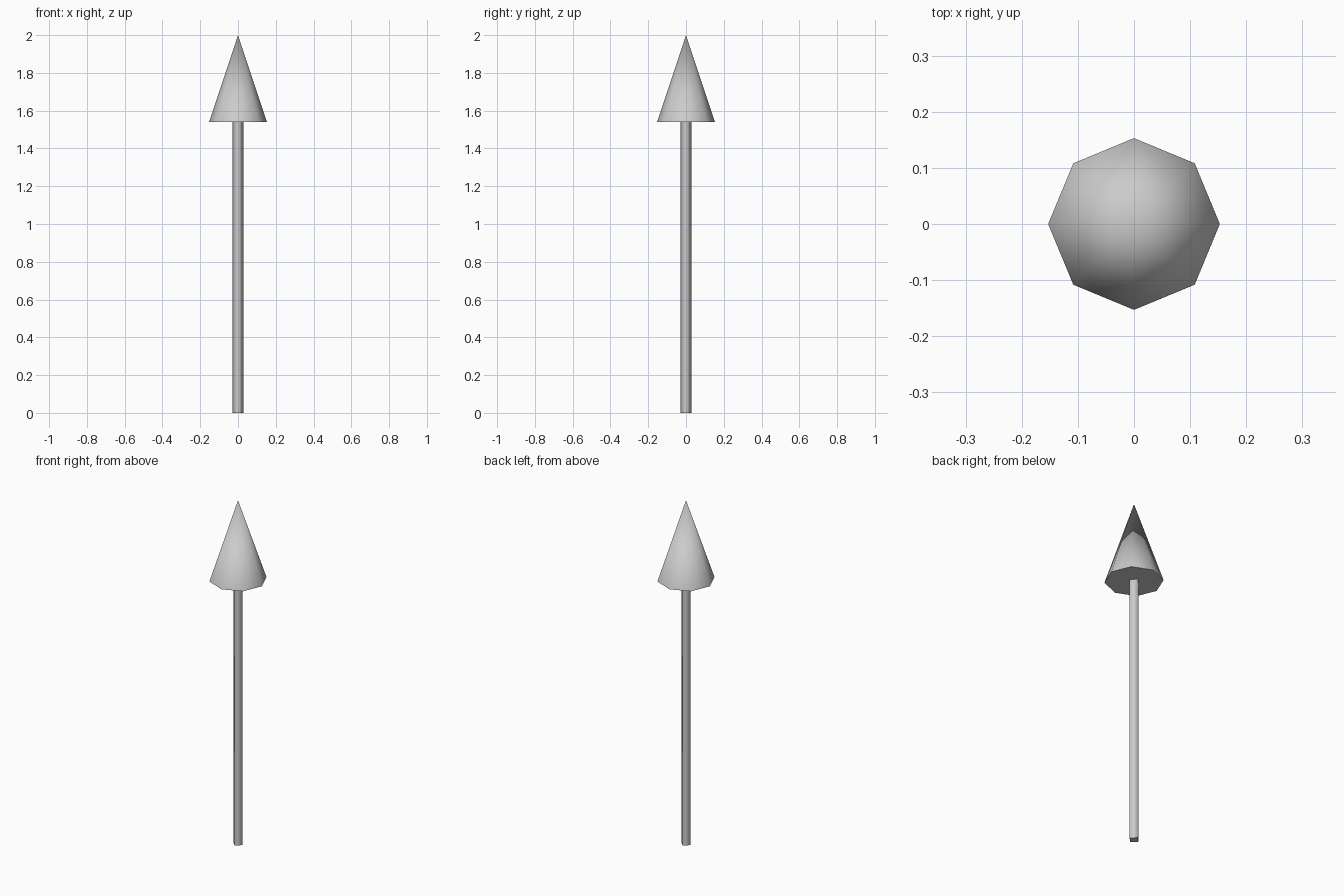
import bpy

if "Cube" in bpy.data.objects:
    bpy.data.objects.remove(bpy.data.objects["Cube"])


def add_part(name, sides, r_bottom, r_top, z0, z1):
    """Vertical cone or prism with smooth sides, flat caps and corners on the axes."""
    bpy.ops.mesh.primitive_cone_add(vertices=sides, radius1=r_bottom, radius2=r_top,
                                    depth=z1 - z0, location=(0, 0, (z0 + z1) / 2))
    obj = bpy.context.object
    obj.name = name
    for p in obj.data.polygons:
        p.use_smooth = abs(p.normal.z) < 0.9
    return obj


# Thin four-sided shaft, corners facing front and sides
add_part("arrow_shaft", 4, 0.03, 0.03, 0.0, 1.54)

# Eight-sided pointed head
add_part("arrow_head", 8, 0.153, 0.0, 1.54, 2.0)
